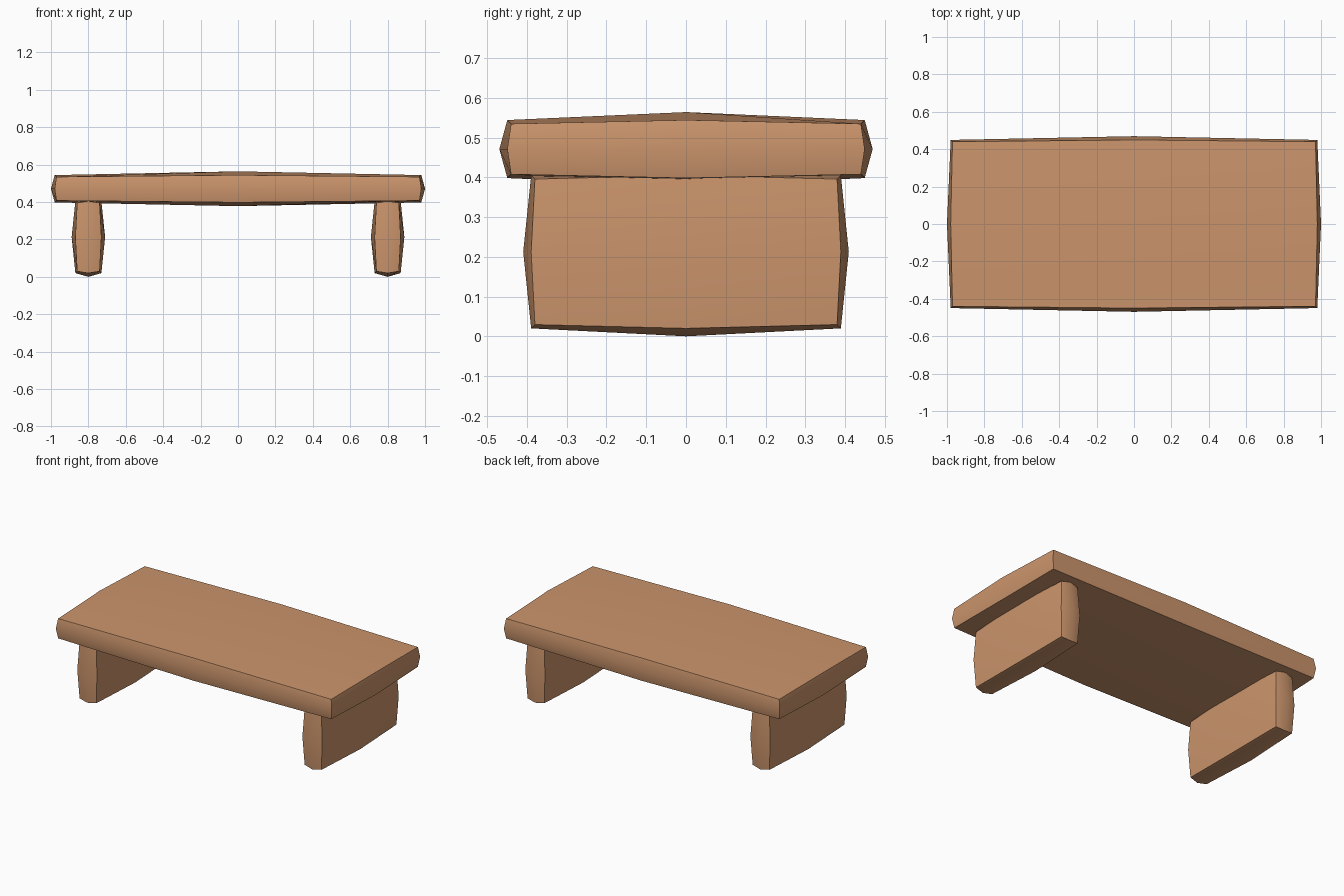
import bpy, bmesh, math

if "Cube" in bpy.data.objects:
    bpy.data.objects.remove(bpy.data.objects["Cube"])

wood = bpy.data.materials.new("warm_wood")
wood.diffuse_color = (0.6, 0.3, 0.15, 1.0)
wood.use_nodes = True
wood.node_tree.nodes["Principled BSDF"].inputs["Base Color"].default_value = wood.diffuse_color

# how far corners, edge middles and face centres swell outward
BULGE = {0: 0.0, 1: 0.0095, 2: 0.0295}


def pillow_block(name, centre, half):
    """Box with 2x2 faces per side, gently swollen; half = half size at the corners."""
    bm = bmesh.new()
    bmesh.ops.create_cube(bm, size=2)
    bmesh.ops.subdivide_edges(bm, edges=bm.edges[:], cuts=1, use_grid_fill=True)
    for v in bm.verts:
        signs = [round(c) for c in v.co]
        swell = BULGE[signs.count(0)]
        v.co = [s * (h + swell) for s, h in zip(signs, half)]
    bmesh.ops.recalc_face_normals(bm, faces=bm.faces[:])
    mesh = bpy.data.meshes.new(name)
    bm.to_mesh(mesh)
    bm.free()
    mesh.materials.append(wood)
    obj = bpy.data.objects.new(name, mesh)
    obj.location = centre
    bpy.context.collection.objects.link(obj)
    # smooth within each side, crisp along the box edges
    bpy.ops.object.select_all(action='DESELECT')
    obj.select_set(True)
    bpy.context.view_layer.objects.active = obj
    bpy.ops.object.shade_smooth_by_angle(angle=math.radians(50))
    return obj


# table top
pillow_block("table_top", (0, 0, 0.471), (0.9705, 0.44, 0.0635))

# slab legs
for side, sx in (("left", -1), ("right", 1)):
    pillow_block(side + "_leg", (sx * 0.8, 0, 0.2125), (0.06, 0.38, 0.183))
